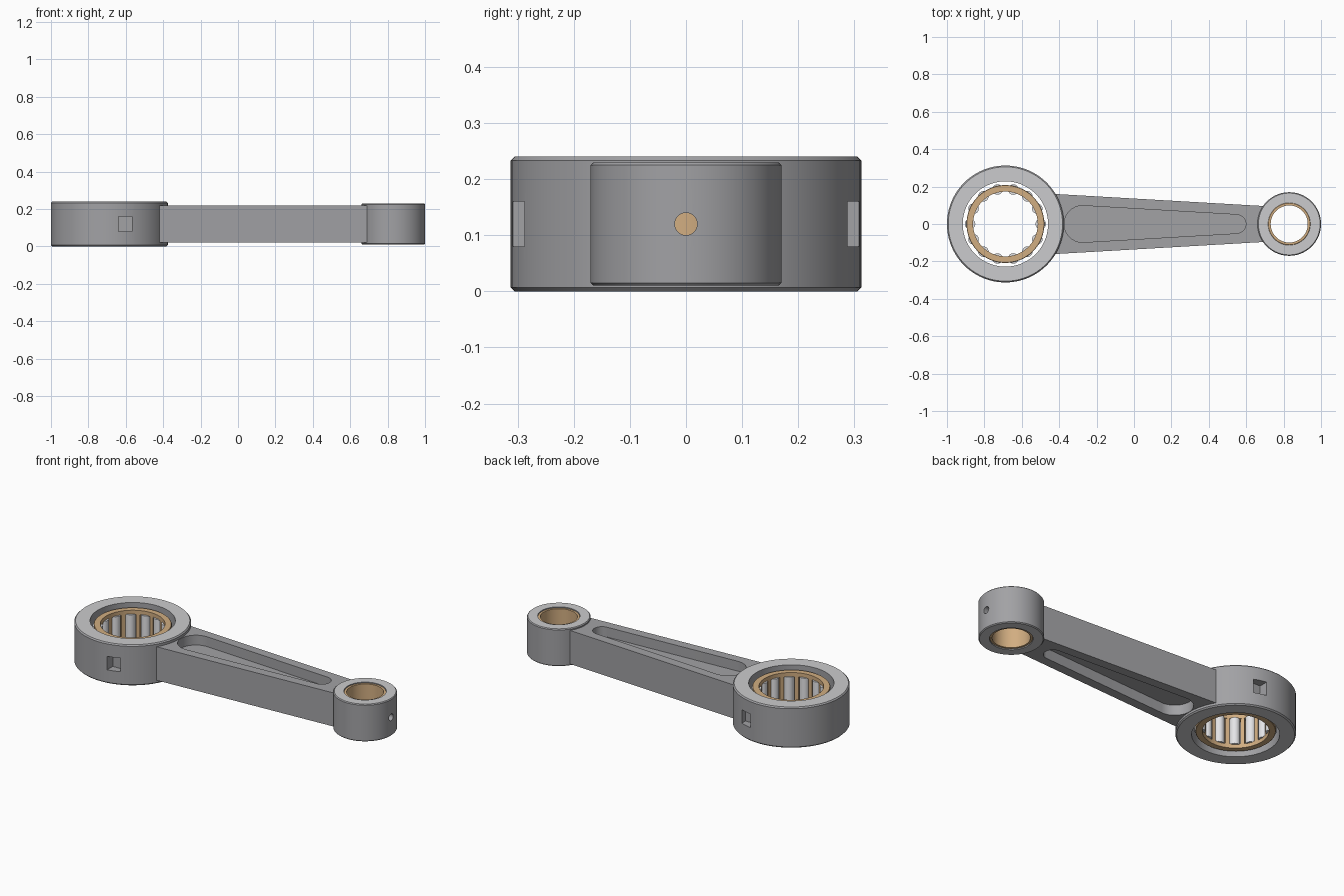
import bpy, bmesh, math
from mathutils import Matrix, Vector

if "Cube" in bpy.data.objects:
    bpy.data.objects.remove(bpy.data.objects["Cube"])

BIG, SMALL, MID = -0.6875, 0.83, 0.12   # bore centres in x, mid height


def material(name, rgb):
    m = bpy.data.materials.new(name)
    m.diffuse_color = (*rgb, 1)
    m.use_nodes = True
    m.node_tree.nodes["Principled BSDF"].inputs["Base Color"].default_value = m.diffuse_color
    return m


forged = material("forged_steel", (0.36, 0.36, 0.375))
machined = material("machined_face", (0.60, 0.60, 0.61))
bronze = material("bronze", (0.64, 0.42, 0.22))
bright = material("bright_steel", (0.78, 0.78, 0.80))


def finish(name, bm, mats):
    bmesh.ops.recalc_face_normals(bm, faces=bm.faces)
    me = bpy.data.meshes.new(name)
    bm.to_mesh(me)
    bm.free()
    ob = bpy.data.objects.new(name, me)
    bpy.context.collection.objects.link(ob)
    for m in mats:
        me.materials.append(m)
    return ob


def activate(ob):
    bpy.ops.object.select_all(action='DESELECT')
    ob.select_set(True)
    bpy.context.view_layer.objects.active = ob


def smooth(ob):
    activate(ob)
    bpy.ops.object.shade_smooth_by_angle(angle=math.radians(30))


def cut(ob, cutter):
    activate(ob)
    mod = ob.modifiers.new("cut", 'BOOLEAN')
    mod.operation, mod.solver, mod.object = 'DIFFERENCE', 'EXACT', cutter
    bpy.ops.object.modifier_apply(modifier=mod.name)
    bpy.data.objects.remove(cutter)


def add_ring(bm, cx, r0, r1, z0, z1, bevel, flat_index=0, n=96):
    """Lathe a ring with chamfered outer edges; flat ends get flat_index."""
    b = bevel
    prof = [(r0, z0), (r1 - b, z0), (r1, z0 + b), (r1, z1 - b), (r1 - b, z1), (r0, z1)]
    loops = []
    for i in range(n):
        a = 2 * math.pi * i / n
        loops.append([bm.verts.new((cx + r * math.cos(a), r * math.sin(a), z)) for r, z in prof])
    for i in range(n):
        p, q = loops[i], loops[(i + 1) % n]
        for j in range(len(prof)):
            k = (j + 1) % len(prof)
            f = bm.faces.new((p[j], q[j], q[k], p[k]))
            f.material_index = flat_index if j in (0, 4) else 0


def add_prism(bm, pts, z0, z1):
    f = bm.faces.new([bm.verts.new((x, y, z0)) for x, y in pts])
    top = bmesh.ops.extrude_face_region(bm, geom=[f])["geom"]
    bmesh.ops.translate(bm, vec=(0, 0, z1 - z0),
                        verts=[v for v in top if isinstance(v, bmesh.types.BMVert)])


def add_box(bm, centre, size, angle=0):
    bmesh.ops.create_cube(bm, size=1, matrix=Matrix.Translation(centre)
                          @ Matrix.Rotation(angle, 4, 'Z') @ Matrix.Diagonal((*size, 1)))


def add_cylinder(bm, matrix, r, h, n):
    bmesh.ops.create_cone(bm, cap_ends=True, segments=n, radius1=r, radius2=r,
                          depth=h, matrix=matrix)


# Big end with two side pockets
bm = bmesh.new()
add_ring(bm, BIG, 0.228, 0.3125, 0, 0.24, 0.007, 1)
big_end = finish("big_end", bm, [forged, machined])
for s in (-1, 1):
    bm = bmesh.new()
    add_box(bm, (-0.6025, s * 0.305, MID), (0.072, 0.1, 0.08))
    cut(big_end, finish("pocket_cutter", bm, [forged]))
smooth(big_end)

# Small end with an oil hole
bm = bmesh.new()
add_ring(bm, SMALL, 0.113, 0.17, 0.01, 0.23, 0.005, 1)
small_end = finish("small_end", bm, [forged, machined])
bm = bmesh.new()
add_cylinder(bm, Matrix.Translation((0.99, 0, MID)) @ Matrix.Rotation(math.pi / 2, 4, 'Y'),
             0.02, 0.12, 24)
cut(small_end, finish("oil_hole_cutter", bm, [forged]))
smooth(small_end)

# Tapered beam, with ends tucked into the rings
bm = bmesh.new()
add_prism(bm, [(-0.43, -0.161), (0.695, -0.096), (0.695, 0.096), (-0.43, 0.161)], 0.02, 0.218)
beam = finish("beam", bm, [forged])

# Lightening recess on both faces: hull of two circles
x0, r0, x1, r1 = -0.275, 0.098, 0.548, 0.05
t = math.acos((r0 - r1) / (x1 - x0))
outline = []
for i in range(25):
    a = -t + 2 * t * i / 24
    outline.append((x1 + r1 * math.cos(a), r1 * math.sin(a)))
for i in range(25):
    a = t + (2 * math.pi - 2 * t) * i / 24
    outline.append((x0 + r0 * math.cos(a), r0 * math.sin(a)))
for z0, z1 in ((0.16, 0.3), (-0.06, 0.08)):
    bm = bmesh.new()
    add_prism(bm, outline, z0, z1)
    cut(beam, finish("recess_cutter", bm, [forged]))
smooth(beam)

# Small end bush
bm = bmesh.new()
add_ring(bm, SMALL, 0.099, 0.113, 0.015, 0.225, 0.002)
smooth(finish("bush", bm, [bronze]))

# Needle bearing: cage rings with bars, and rollers between the bars
COUNT, PITCH = 14, 0.189
cage, rollers = bmesh.new(), bmesh.new()
for z in (0.02, 0.195):
    add_ring(cage, BIG, 0.173, 0.208, z, z + 0.025, 0.002)
for i in range(COUNT):
    a = 2 * math.pi * i / COUNT
    b = a + math.pi / COUNT
    add_box(cage, (BIG + PITCH * math.cos(b), PITCH * math.sin(b), MID), (0.028, 0.022, 0.16), b)
    add_cylinder(rollers, Matrix.Translation((BIG + PITCH * math.cos(a), PITCH * math.sin(a), MID)),
                 0.028, 0.156, 24)
smooth(finish("bearing_cage", cage, [bronze]))
smooth(finish("bearing_rollers", rollers, [bright]))
